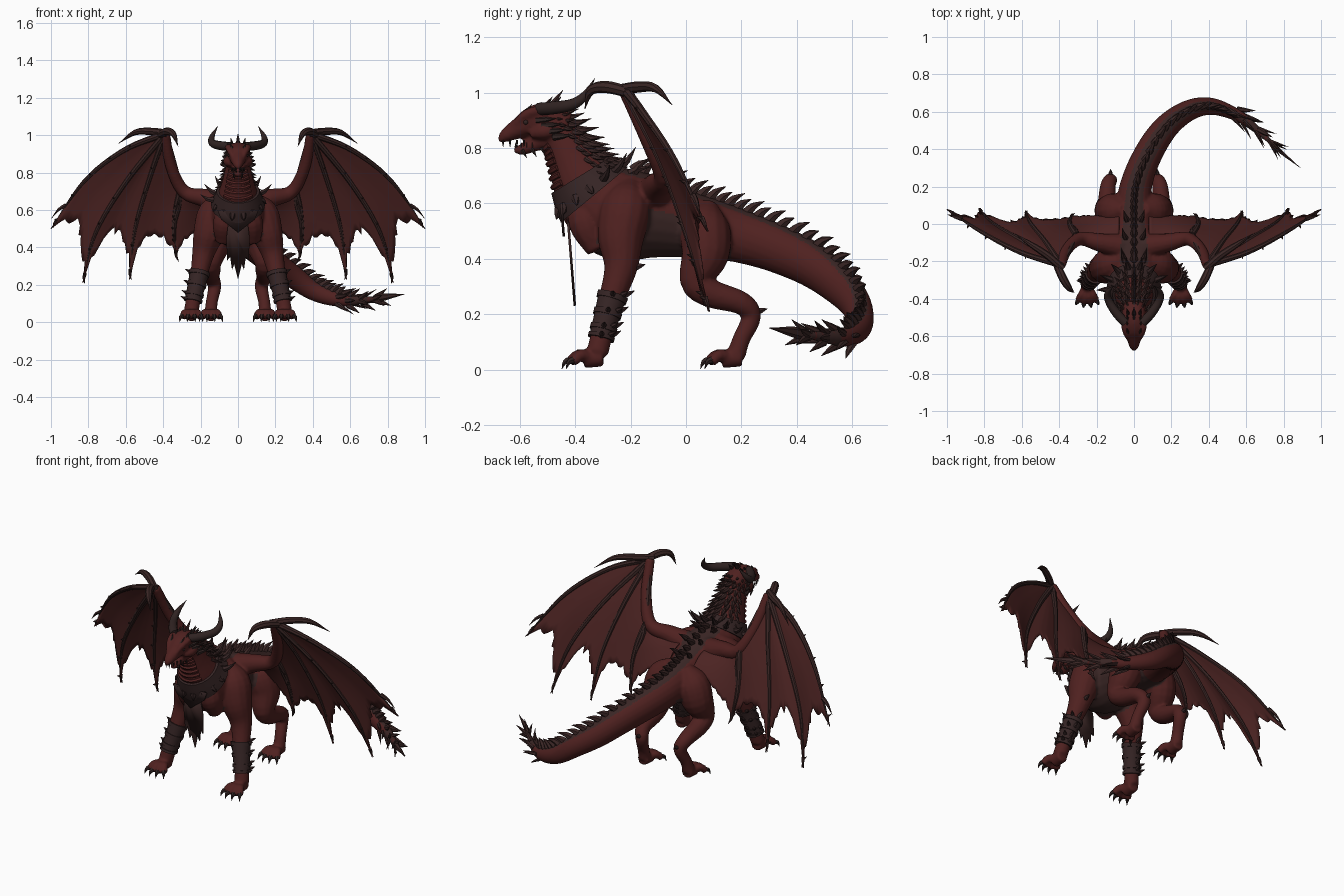
import bpy, bmesh, math, random
from mathutils import Vector

random.seed(4)
if "Cube" in bpy.data.objects:
    bpy.data.objects.remove(bpy.data.objects["Cube"])
X, Y, Z = Vector((1, 0, 0)), Vector((0, 1, 0)), Vector((0, 0, 1))


def material(name, *rgb):
    m = bpy.data.materials.new(name)
    m.use_nodes = True
    m.diffuse_color = (*rgb, 1)
    m.node_tree.nodes["Principled BSDF"].inputs["Base Color"].default_value = (*rgb, 1)
    return m


HIDE = material("red hide", .078, .015, .014)
SCALE = material("dark scale", .042, .019, .018)
WING = material("wing membrane", .072, .017, .016)
HORN = material("horn", .030, .017, .016)
LEATHER = material("leather", .036, .018, .018)


def finish(name, bm, mats, mirror=False, thick=0, angle=40):
    bmesh.ops.recalc_face_normals(bm, faces=bm.faces)
    me = bpy.data.meshes.new(name)
    bm.to_mesh(me)
    bm.free()
    ob = bpy.data.objects.new(name, me)
    bpy.context.collection.objects.link(ob)
    for m in mats:
        me.materials.append(m)
    bpy.ops.object.select_all(action='DESELECT')
    ob.select_set(True)
    bpy.context.view_layer.objects.active = ob
    bpy.ops.object.shade_smooth_by_angle(angle=math.radians(angle))
    if thick:
        ob.modifiers.new("thickness", 'SOLIDIFY').thickness = thick
    if mirror:
        ob.modifiers.new("mirror", 'MIRROR')
    return ob


def spline(pts, steps):
    # Smooth path through points of (x, y, z, radius)
    v = [Vector(p) for p in pts]
    v = [v[0] * 2 - v[1]] + v + [v[-1] * 2 - v[-2]]
    out = []
    for a, b, c, d in zip(v, v[1:], v[2:], v[3:]):
        for k in range(steps):
            t = k / steps
            out.append(.5 * (2 * b + (c - a) * t + (2 * a - 5 * b + 4 * c - d) * t * t
                             + (3 * b - 3 * c + d - a) * t ** 3))
    return out + [v[-2]]


def frame(path, i, ref):
    t = (path[min(i + 1, len(path) - 1)].xyz - path[max(i - 1, 0)].xyz).normalized()
    side = t.cross(ref).normalized()
    return t, side, side.cross(t)


def tube(bm, pts, sides=8, steps=4, flat=1, ref=None):
    path = spline(pts, steps)
    if ref is None:
        chord = path[-1].xyz - path[0].xyz
        ref = min((X, Y, Z), key=lambda a: abs(chord.dot(a)))
    rings = []
    for i, p in enumerate(path):
        _, s, u = frame(path, i, ref)
        ang = [math.tau * k / sides for k in range(sides)]
        rings.append([bm.verts.new(p.xyz + max(p.w, .001) * (s * math.sin(a) * flat + u * math.cos(a))) for a in ang])
    for a, b in zip(rings, rings[1:]):
        for k in range(sides):
            j = (k + 1) % sides
            bm.faces.new((a[k], a[j], b[j], b[k]))
    bm.faces.new(rings[0])
    bm.faces.new(rings[-1])


def spike(bm, p, d, length, r, bend=Vector(), flat=1):
    d = d.normalized() * length
    pts = [p - d * .15, p + d * .45, p + d + bend * length]
    tube(bm, [(*q, w) for q, w in zip(pts, (r, r * .7, 0))], 6, 2, flat)


def flip(pts, s):
    return [(s * p[0], *p[1:]) for p in pts]


# Main lines: spine from tail to head, legs and wing arm
spine_pts = [(.74, .43, .125, .012), (.6, .55, .115, .03), (.5, .605, .13, .042), (.4, .63, .17, .052),
             (.3, .61, .24, .062), (.2, .545, .31, .072), (.12, .45, .38, .081), (.05, .32, .44, .088),
             (.01, .2, .48, .096), (0, .1, .505, .108), (0, 0, .525, .122), (0, -.12, .55, .15),
             (0, -.24, .565, .17), (0, -.32, .62, .15), (0, -.372, .69, .118), (0, -.41, .76, .092),
             (0, -.445, .825, .075), (0, -.5, .885, .06)]
spine = spline(spine_pts, 6)
fore_leg = [(.07, -.2, .67, .035), (.12, -.215, .59, .09), (.155, -.235, .48, .085), (.185, -.235, .37, .061),
            (.21, -.27, .25, .046), (.235, -.3, .14, .04), (.25, -.32, .06, .04)]
hind_leg = [(.05, .08, .6, .03), (.09, .07, .52, .088), (.125, .07, .42, .088), (.145, .035, .32, .058),
            (.145, .09, .275, .052), (.14, .2, .24, .042), (.125, .235, .19, .036), (.14, .2, .11, .032),
            (.145, .18, .05, .035)]
wing_arm = [(.06, -.12, .63, .07), (.18, -.1, .665, .05), (.29, -.08, .7, .036), (.36, -.14, .84, .03),
            (.39, -.22, 1.01, .026)]


def on_spine(i, angle):
    t, s, u = frame(spine, i, Z)
    d = s * math.sin(angle) * .9 + u * math.cos(angle)
    return spine[i].xyz + d * spine[i].w, d, t


# Body: overlapping limbs fused into one smooth skin
body, claws = bmesh.new(), bmesh.new()
tube(body, spine_pts, 20, 6, .9, Z)
tube(body, [(0, -.43, .875, .055), (0, -.5, .903, .06), (0, -.55, .9, .052), (0, -.59, .878, .042),
            (0, -.63, .857, .031), (0, -.657, .84, .022), (0, -.675, .824, .008)], 14, 4, 1.1, Z)
tube(body, [(0, -.47, .845, .045), (0, -.54, .818, .03), (0, -.59, .795, .021), (0, -.622, .793, .01)], 12, 4, 1.1, Z)
for s in (-1, 1):
    for limb in (fore_leg, hind_leg, wing_arm):
        tube(body, flip(limb, s), 14, 4)
    # Brow ridge, cheek and breast muscle
    tube(body, flip([(.022, -.63, .872, .01), (.045, -.575, .922, .018), (.06, -.5, .945, .016)], s), 8)
    tube(body, flip([(.035, -.56, .85, .016), (.05, -.51, .86, .03), (.05, -.46, .87, .02)], s), 10)
    tube(body, flip([(.04, -.37, .62, .045), (.07, -.36, .53, .066), (.08, -.32, .43, .04)], s), 10)
    # Feet with four clawed toes
    for x, y in ((.25, -.33), (.145, .17)):
        tube(body, flip([(x, y + .03, .045, .035), (x, y - .04, .038, .034)], s), 10)
        for a in (-.55, -.18, .18, .55):
            p, d = Vector((s * x, y, 0)), Vector((math.sin(a), -math.cos(a), 0))
            toe = ((.02, .045, .022), (.06, .052, .022), (.092, .026, .019))
            tube(body, [(*(p + d * k + Z * h), r) for k, h, r in toe], 8, 3)
            nail = ((.085, .036, .015), (.108, .028, .01), (.12, .002, 0))
            tube(claws, [(*(p + d * k + Z * h), r) for k, h, r in nail], 6, 3)
skin = finish("body", body, [HIDE, SCALE])
remesh = skin.modifiers.new("fuse", 'REMESH')
remesh.mode, remesh.voxel_size = 'VOXEL', .008
soft = skin.modifiers.new("soften", 'SMOOTH')
soft.factor, soft.iterations = .5, 3
for m in ("fuse", "soften"):
    bpy.ops.object.modifier_apply(modifier=m)
bpy.ops.object.shade_smooth_by_angle(angle=math.radians(60))

# Dark stripe along the back and dark belly
for f in skin.data.polygons:
    i = min(range(len(spine)), key=lambda k: (spine[k].xyz - f.center).length_squared)
    off = f.center - spine[i].xyz
    rise = off.normalized().dot(frame(spine, i, Z)[2])
    near = off.length < spine[i].w * 1.08
    belly = rise < (.2 if i > 59 else -.4) and 48 < i < 74
    f.material_index = int(near and ((rise > .88 and i < 80) or i < 6 or belly))
finish("claws", claws, [HORN])

# Spines along tail, back and neck
spines = bmesh.new()
for i in range(10, 74, 2):
    p, d, t = on_spine(i, 0)
    spike(spines, p, d - t * .6, .046 + .012 * (i % 4 == 0), .021, -t * .3)
for i in range(60, 78, 5):
    for a in (-.35, .35):
        p, d, t = on_spine(i, a)
        spike(spines, p, d - t * .5, .065, .016, -t * .2)
for n, i in enumerate(range(84, 103, 2)):
    for a in (-1.1, -.75, -.37, 0, .37, .75, 1.1):
        p, d, t = on_spine(i, a + .1 * (n % 2) * (a != 0))
        spike(spines, p, d - t * .8, .058 - .02 * abs(a), .015 - .004 * abs(a), d * .25)
finish("back_spines", spines, [SCALE])

# Leaf-like blades at the end of the tail
blades = bmesh.new()
for i in range(0, 10, 3):
    for k in range(5):
        p, d, t = on_spine(i, k * math.tau / 5 + i)
        spike(blades, p, d * .45 - t, .085, .016, d * .05, .6)
tube(blades, [(.72, .45, .12, .018), (.78, .39, .135, .02), (.89, .3, .15, 0)], 6, 3, .6)
finish("tail_blades", blades, [SCALE])

# Throat plates wrapped round the front of the neck
throat = bmesh.new()
for i in range(86, 100, 2):
    arc = [on_spine(i, math.pi + a * .28) for a in range(-3, 4)]
    tube(throat, [(*(p - t * .004), .011) for p, _, t in arc], 6, 2)
finish("throat_plates", throat, [HIDE])

# Collar with spikes
collar = bmesh.new()
tube(collar, [(*p.xyz, p.w + .012) for p in spine[79:86]], 24, 1, .92, Z)
for k in range(14):
    p, d, t = on_spine(81, (k + .5) * math.tau / 14)
    front = d.z < 0
    spike(collar, p + d * .006, d - t * (.9 if front else -.1), .035 if front else .075, .018, Z * .3 * (not front))
finish("collar", collar, [LEATHER])


# Hanging chest cloth and neck pendant plate
def plate(name, outline, y, mat):
    bm = bmesh.new()
    pts = outline + [(-x, z) for x, z in reversed(outline) if x]
    bm.faces.new([bm.verts.new((x, y + (.56 - z) * .08, z)) for x, z in pts])
    finish(name, bm, [mat], thick=.009)


plate("chest_cloth", [(.05, .55), (.062, .45), (.058, .33), (.042, .35), (.032, .28), (.02, .31), (0, .23)], -.432, SCALE)
plate("chest_pendant", [(.11, .6), (.09, .55), (.05, .52), (0, .48)], -.452, LEATHER)

# Spiked bracers on the forelegs
bracer = bmesh.new()
arm = spline(fore_leg, 6)
tube(bracer, [(*p.xyz, p.w + .005) for p in arm[23:32]], 14, 1)
for i in (23, 26, 29, 31):
    tube(bracer, [(*p.xyz, p.w + .01) for p in arm[i:i + 2]], 14, 1)
    for d in (Y, Y + X, X):
        spike(bracer, arm[i].xyz + d.normalized() * arm[i].w, d + Z * .5, .034, .012)
for q in ((.19, -.18, .37), (.125, .26, .21)):
    spike(bracer, Vector(q), Y + Z * .3, .035, .014)
finish("bracers", bracer, [LEATHER], mirror=True)

# Horns, cheek spikes, teeth and eyes
horns = bmesh.new()
tube(horns, [(.045, -.53, .94, .024), (.095, -.475, .945, .024), (.135, -.41, .957, .021), (.14, -.365, .99, .015),
             (.108, -.33, 1.05, 0)], 10, 4)
for k in range(4):
    spike(horns, Vector((.055 + .006 * k, -.53 + .02 * k, .9 - .02 * k)), X * .4 + Y + Z * .1, .065, .013)
    spike(horns, Vector((.03, -.59 + .035 * k, .915 + .009 * k)), Y * .8 + Z + X * .2, .055, .011)
    spike(horns, Vector((.01 + .008 * k, -.66 + .025 * k, .825)), -Z, .022, .005)
    spike(horns, Vector((.01 + .006 * k, -.615 + .02 * k, .804)), Z, .016, .004)
    spike(horns, Vector((.02, -.59 + .035 * k, .79 + .004 * k)), Y * .6 - Z, .03, .008)
bmesh.ops.create_uvsphere(horns, u_segments=10, v_segments=6, radius=.01)
bmesh.ops.translate(horns, verts=horns.verts[-52:], vec=(.046, -.578, .893))
finish("horns", horns, [HORN], mirror=True)
crest = bmesh.new()
for k in range(5):
    spike(crest, Vector((0, -.62 + .033 * k, .885 + .017 * k)), Y * .8 + Z, .035 + .009 * k, .012)
finish("head_crest", crest, [SCALE])

# Wings: finger bones with membrane between neighbours
W, E = (.39, -.22, 1.01), (.31, -.06, .7)
ribs = [[W, (.61, -.15, .92), (.82, -.04, .755), (1, .08, .5)],
        [W, (.6, -.09, .75), (.76, .005, .48), (.83, .085, .21)],
        [W, (.47, -.1, .78), (.55, 0, .5), (.58, .07, .23)],
        [W, E, (.34, 0, .52), (.33, .05, .35)]]
inner = [E, (.335, -.02, .6), (.345, .015, .48), (.33, .05, .35)]
root = [(.08, -.12, .66), (.08, -.05, .655), (.08, 0, .635), (.08, .05, .59)]
bones, sheet = bmesh.new(), bmesh.new()
for rib in ribs + [inner]:
    tube(bones, [(*p, r) for p, r in zip(rib, (.018, .014, .011, .002))], 8, 6)
    path = spline(rib, 6)
    for i in range(5, 18, 3):
        spike(bones, path[i], -Y + Z * .3 + X * .4, .026, .009)
    spike(bones, path[-2], path[-1] - path[-3], .05, .01, -X * .2)


def at(path, u):
    k = min(int(u * (len(path) - 1)), len(path) - 2)
    return path[k].lerp(path[k + 1], u * (len(path) - 1) - k)


for a, b, depth in zip(ribs[:3] + [inner], ribs[1:] + [root], (.15, .3, .24, .12)):
    pa, pb, rows = spline(a, 8), spline(b, 8), []
    for j in range(17):
        v = j / 16
        arch = math.sin(math.pi * v)
        reach = 1 - depth * max(arch, 0) ** .6 - random.random() * .07 * (0 < j < 16)
        rows.append([sheet.verts.new(at(pa, u * reach / 14).lerp(at(pb, u * reach / 14), v)
                                     + Y * arch * .015 * u / 14) for u in range(15)])
    for r, q in zip(rows, rows[1:]):
        for k in range(14):
            sheet.faces.new((r[k], r[k + 1], q[k + 1], q[k]))
bmesh.ops.remove_doubles(sheet, verts=sheet.verts, dist=.0005)
finish("wing_membranes", sheet, [WING], mirror=True, thick=.006)
# Hooks at the wing wrist
tube(bones, [(.42, -.2, 1.0, .02), (.38, -.29, 1.02, .022), (.345, -.345, 1.005, .016), (.32, -.365, .94, 0)], 8)
tube(bones, [(.38, -.24, 1.01, .02), (.46, -.17, 1.02, .02), (.55, -.11, 1.015, .015), (.64, -.05, .955, 0)], 8)
spike(bones, Vector((.93, .03, .62)), X + Y * .3 - Z * .6, .08, .012, -Z * .3)
finish("wing_bones", bones, [SCALE], mirror=True)
